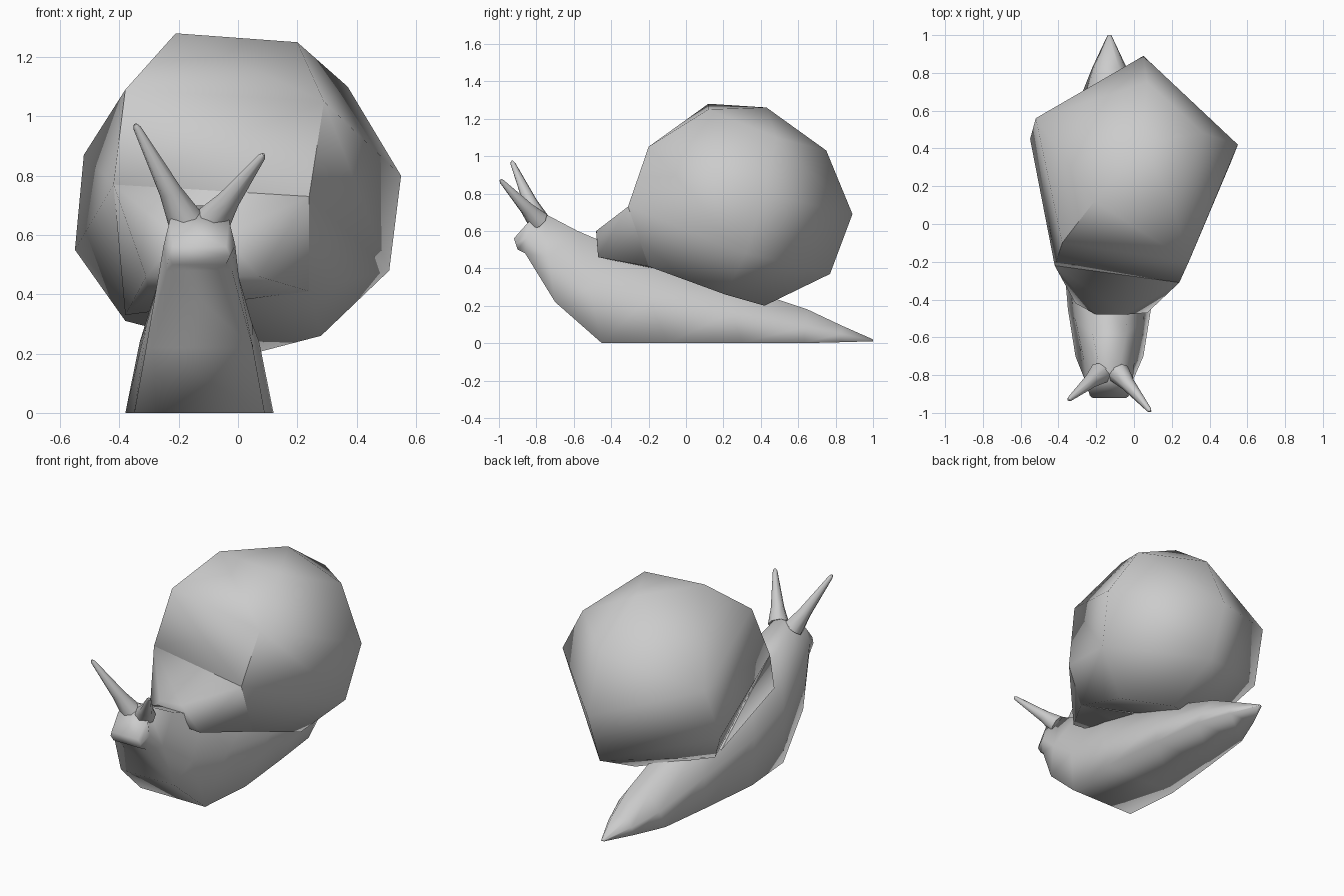
import bpy, bmesh, math
from mathutils import Vector

cube = bpy.data.objects.get("Cube")
if cube:
    bpy.data.objects.remove(cube)

AXIS = -0.13  # the body lies a little to the right of the centre

grey = bpy.data.materials.new("plain grey")
grey.use_nodes = True
colour = (0.6, 0.6, 0.6, 1)
grey.diffuse_color = colour
grey.node_tree.nodes["Principled BSDF"].inputs["Base Color"].default_value = colour


def finish(name, bm, angle):
    bmesh.ops.recalc_face_normals(bm, faces=bm.faces)
    mesh = bpy.data.meshes.new(name)
    bm.to_mesh(mesh)
    bm.free()
    mesh.materials.append(grey)
    obj = bpy.data.objects.new(name, mesh)
    bpy.context.collection.objects.link(obj)
    bpy.ops.object.select_all(action="DESELECT")
    obj.select_set(True)
    bpy.context.view_layer.objects.active = obj
    bpy.ops.object.shade_smooth_by_angle(angle=math.radians(angle))


def hull(name, points, angle):
    bm = bmesh.new()
    for p in points:
        bm.verts.new(p)
    result = bmesh.ops.convex_hull(bm, input=bm.verts)
    spare = [v for v in result["geom_interior"] if isinstance(v, bmesh.types.BMVert)]
    bmesh.ops.delete(bm, geom=spare, context="VERTS")
    finish(name, bm, angle)


def loft(name, rings, angle):
    bm = bmesh.new()
    rows = [[bm.verts.new(p) for p in ring] for ring in rings]
    count = len(rows[0])
    for a, b in zip(rows, rows[1:]):
        for i in range(count):
            j = (i + 1) % count
            bm.faces.new((a[i], a[j], b[j], b[i]))
    bm.faces.new(rows[0])
    bm.faces.new(rows[-1])
    finish(name, bm, angle)


# Shell: a lopsided faceted ball
mouth_right, mouth_left = (-0.42, -0.22, 0.77), (0.24, -0.31, 0.73)
low_left = (0.24, -0.2, 0.41)
shell_points = [
    (-0.38, -0.10, 1.09), (-0.21, 0.12, 1.28), (0.20, 0.12, 1.25),
    (0.04, 0.43, 1.26), (0.37, 0.48, 1.10), (0.07, 0.75, 1.03),
    (0.55, 0.42, 0.80), (0.05, 0.89, 0.69), (0.05, 0.77, 0.37),
    (0.51, 0.32, 0.48), (0.28, 0.21, 0.26), (0.05, 0.42, 0.20),
    (-0.38, 0.26, 0.31), (-0.55, 0.45, 0.55), (-0.52, 0.56, 0.87),
    (0.29, -0.2, 1.05), mouth_right, mouth_left, low_left,
]
hull("shell", shell_points, 60)

# Lip: the mouth of the shell resting on the neck
lip_points = [
    (-0.2, -0.48, 0.59), (-0.05, -0.48, 0.6), (0.07, -0.47, 0.46),
    (-0.31, -0.42, 0.46), (-0.3, -0.2, 0.4), (-0.38, 0.2, 0.33),
    mouth_right, mouth_left, low_left,
]
hull("shell_lip", lip_points, 80)

# Body: slanted sections from the snout to the tail,
# each as (y, z, half width) at the sole and along the back
sections = [
    ((-0.90, 0.50, 0.09), (-0.92, 0.56, 0.09)),
    ((-0.86, 0.48, 0.11), (-0.84, 0.65, 0.10)),
    ((-0.70, 0.22, 0.18), (-0.77, 0.70, 0.05)),
    ((-0.45, 0.00, 0.22), (-0.58, 0.60, 0.09)),
    ((-0.10, 0.00, 0.25), (-0.30, 0.48, 0.10)),
    ((0.30, 0.00, 0.21), (0.20, 0.33, 0.09)),
    ((0.63, 0.00, 0.17), (0.65, 0.18, 0.07)),
    ((0.83, 0.005, 0.09), (0.83, 0.095, 0.05)),
    ((1.00, 0.01, 0.01), (1.00, 0.02, 0.005)),
]
rings = []
for sole, back in sections:
    side = [(a + b) / 2 for a, b in zip(sole, back)]
    side[2] *= 1.15
    levels = (sole, side, back)
    left = [(AXIS + w, y, z) for y, z, w in levels]
    right = [(AXIS - w, y, z) for y, z, w in reversed(levels)]
    rings.append(left + right)
loft("body", rings, 150)

# Eye stalks: tapered tubes with blunt tips
stalks = {
    "left_eye_stalk": ((-0.08, -0.79, 0.655), (0.085, -0.99, 0.87)),
    "right_eye_stalk": ((-0.18, -0.79, 0.655), (-0.345, -0.93, 0.97)),
}
for name, (base, tip) in stalks.items():
    base, tip = Vector(base), Vector(tip)
    turn = (tip - base).to_track_quat("Z", "Y")
    rings = []
    for t, radius in ((0, 0.06), (0.3, 0.038), (0.97, 0.013), (1.01, 0.006)):
        centre = base.lerp(tip, t)
        rings.append([centre + turn @ Vector((radius * math.cos(a), radius * math.sin(a), 0))
                      for a in (math.tau * i / 8 for i in range(8))])
    loft(name, rings, 60)
